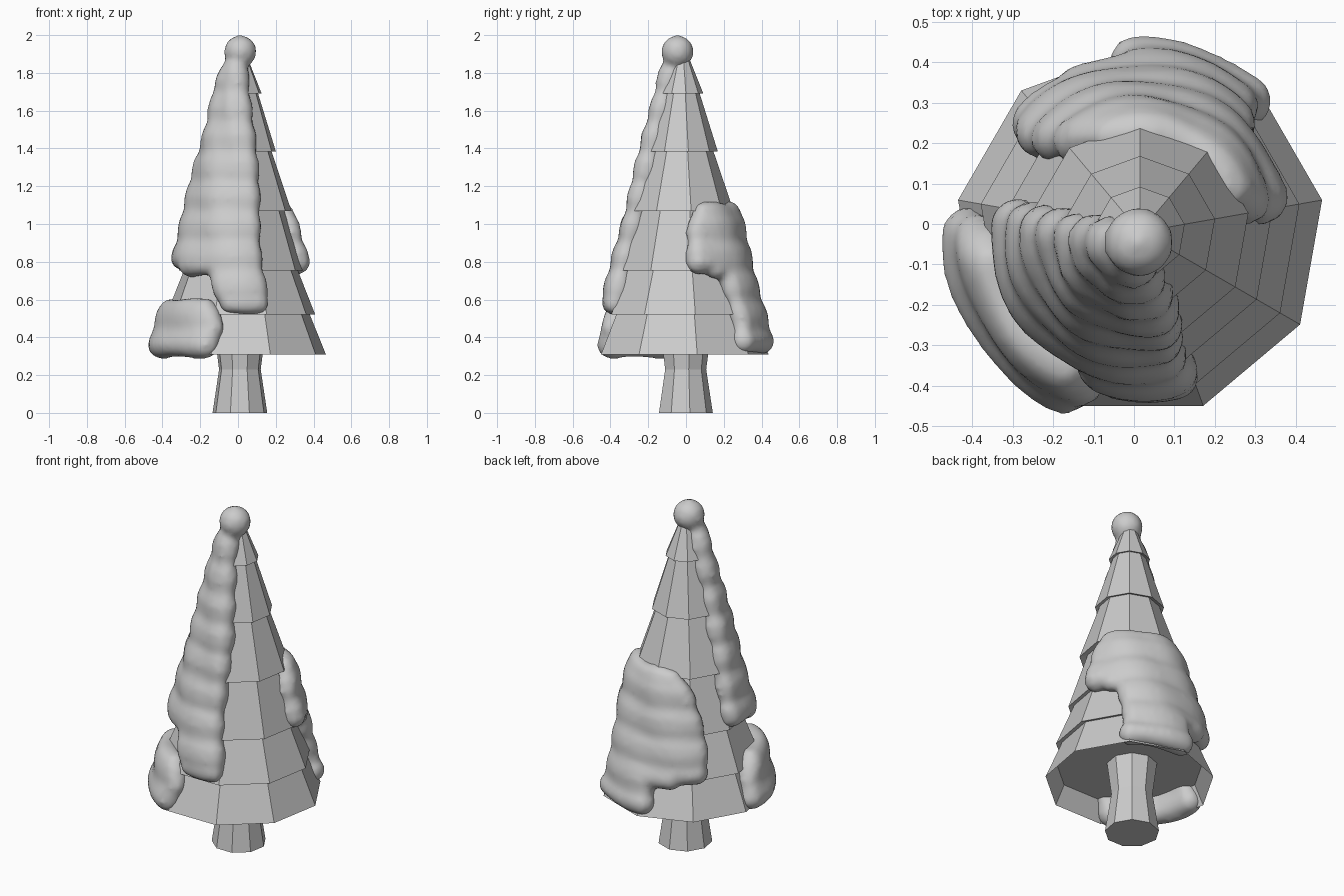
import bpy
import bmesh
from math import sin, cos, radians, degrees
from mathutils import Matrix, Vector

cube = bpy.data.objects.get("Cube")
if cube:
    bpy.data.objects.remove(cube, do_unlink=True)

SIDES = 9
AXIS = Vector((0.015, -0.02, 0))

grey = bpy.data.materials.new("plain_grey")
grey.use_nodes = True
grey.diffuse_color = (0.6, 0.6, 0.6, 1)
grey.node_tree.nodes["Principled BSDF"].inputs["Base Color"].default_value = grey.diffuse_color


def add_object(name, bm):
    mesh = bpy.data.meshes.new(name)
    bm.to_mesh(mesh)
    bm.free()
    mesh.materials.append(grey)
    obj = bpy.data.objects.new(name, mesh)
    bpy.context.collection.objects.link(obj)
    return obj


def lathe(name, profile, center):
    """Faceted solid from (radius, height) pairs, capped at both ends."""
    bm = bmesh.new()
    rings = []
    for r, z in profile:
        angles = [radians(10 + 360 * i / SIDES) for i in range(SIDES)]
        rings.append([bm.verts.new(center + Vector((r * cos(a), r * sin(a), z))) for a in angles])
    for low, high in zip(rings, rings[1:]):
        for i in range(SIDES):
            j = (i + 1) % SIDES
            bm.faces.new((low[i], low[j], high[j], high[i]))
    bm.faces.new(rings[0][::-1])
    bm.faces.new(rings[-1])
    bmesh.ops.recalc_face_normals(bm, faces=bm.faces)
    return add_object(name, bm)


# Trunk with a pinched waist
lathe("trunk", [(0.147, 0), (0.112, 0.23), (0.14, 0.45)], Vector((0.01, -0.005, 0)))

# Overlapping branch tiers: rim radius, rim height, top radius
tiers = [(0.457, 0.31, 0.365), (0.4, 0.52, 0.3), (0.333, 0.755, 0.228),
         (0.272, 1.07, 0.16), (0.188, 1.385, 0.088), (0.112, 1.69, 0.02)]
tops = [t[1] + 0.015 for t in tiers[1:]] + [1.92]
for n, ((rim, z, top), z_top) in enumerate(zip(tiers, tops)):
    if n == 0:
        # The lowest tier is hollow underneath
        profile = [(0.405, 0.42), (rim, z), (top, z_top)]
    else:
        profile = [(rim - 0.07, z + 0.025), (rim, z), (top, z_top)]
    lathe(f"branch_tier_{n + 1}", profile, AXIS)


def cone_radius(z):
    return 0.457 - 0.25 * (z - 0.31)


def snow(name, rows, ball=0.065, sink=0.022, cap=None):
    """Soft snow sheet on the cone; rows are (height, start angle, end angle)."""
    bm = bmesh.new()

    def blob(p, r):
        bmesh.ops.create_icosphere(bm, subdivisions=2, radius=r, matrix=Matrix.Translation(p))

    for (z0, a0, b0), (z1, a1, b1) in zip(rows, rows[1:]):
        steps = max(1, round(abs(z1 - z0) / 0.035))
        for s in range(steps + 1):
            t = s / steps
            z = z0 + (z1 - z0) * t
            start, end = a0 + (a1 - a0) * t, b0 + (b1 - b0) * t
            r = cone_radius(z) - sink
            inset = min(degrees(ball / r), (end - start) / 2)
            start, end = start + inset, end - inset
            count = max(1, round(radians(end - start) * r / 0.035))
            for i in range(count + 1):
                a = radians(start + (end - start) * i / count)
                # Gentle lumps, stronger down the slope than around it
                lump = 0.007 * sin(z * 40) + 0.005 * sin(a * 7 + z * 9)
                blob(AXIS + Vector((r * cos(a), r * sin(a), z)), ball + lump)
    if cap:
        blob(*cap)
    obj = add_object(name, bm)
    remesh = obj.modifiers.new("merge", 'REMESH')
    remesh.mode = 'VOXEL'
    remesh.voxel_size = 0.018
    remesh.use_smooth_shade = True
    smooth = obj.modifiers.new("soften", 'SMOOTH')
    smooth.factor = 0.5
    smooth.iterations = 6
    return obj


# Long front drift from the tip, with a tongue at its foot
snow("front_snow",
     [(1.82, 150, 305), (1.6, 158, 303), (1.2, 164, 297), (0.85, 163, 292),
      (0.82, 165, 292), (0.75, 238, 292), (0.58, 251, 294)],
     cap=(Vector((0.012, -0.045, 1.913)), 0.09))

# Back drift with a lower lobe
snow("back_snow",
     [(1.06, 12, 122), (0.95, 3, 138), (0.8, 4, 144), (0.72, 38, 146),
      (0.56, 42, 144), (0.5, 44, 100), (0.38, 42, 100)])

# Low drift over the bottom rim
snow("low_side_snow",
     [(0.54, 182, 250), (0.45, 173, 258), (0.36, 172, 252)])
